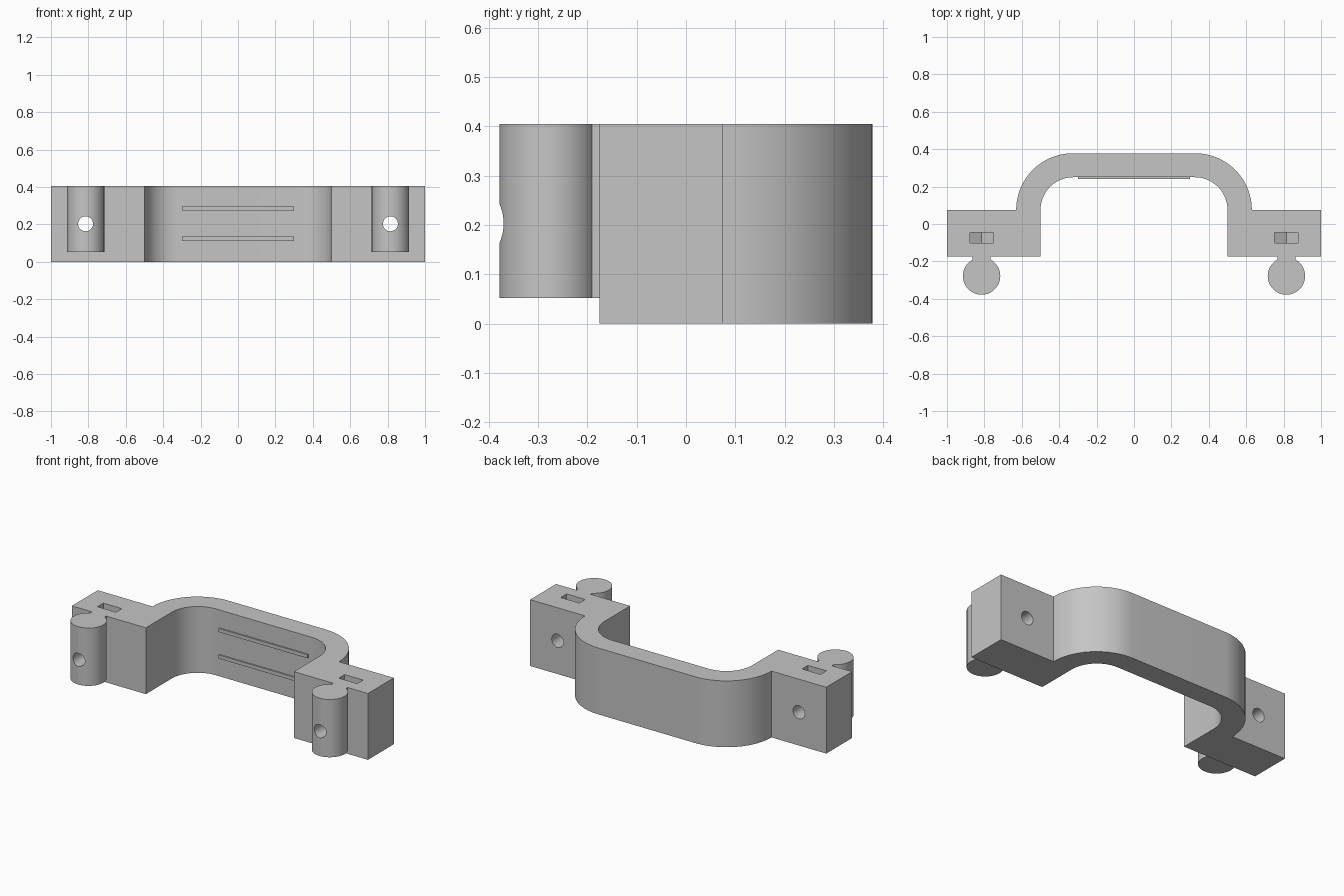
import bpy
import bmesh
from math import sin, cos, pi, asin
from mathutils import Vector

cube = bpy.data.objects.get("Cube")
if cube:
    bpy.data.objects.remove(cube, do_unlink=True)

HEIGHT = 0.405
BOLT_X, BOLT_Z = 0.815, 0.203
FOOT_FRONT, FOOT_BACK = -0.175, 0.075

grey = bpy.data.materials.new("matte grey")
grey.use_nodes = True
grey.diffuse_color = (0.56, 0.56, 0.56, 1)
grey.node_tree.nodes["Principled BSDF"].inputs["Base Color"].default_value = grey.diffuse_color


def prism(name, points, sweep):
    """Extrude a closed flat outline along a vector."""
    bm = bmesh.new()
    face = bm.faces.new([bm.verts.new(p) for p in points])
    result = bmesh.ops.extrude_face_region(bm, geom=[face])
    verts = [g for g in result["geom"] if isinstance(g, bmesh.types.BMVert)]
    bmesh.ops.translate(bm, verts=verts, vec=Vector(sweep))
    bmesh.ops.recalc_face_normals(bm, faces=bm.faces)
    mesh = bpy.data.meshes.new(name)
    bm.to_mesh(mesh)
    bm.free()
    mesh.materials.append(grey)
    obj = bpy.data.objects.new(name, mesh)
    bpy.context.collection.objects.link(obj)
    return obj


def arc(cx, cy, radius, start, end, steps):
    angles = [start + (end - start) * i / steps for i in range(steps + 1)]
    return [(cx + radius * cos(a), cy + radius * sin(a)) for a in angles]


def at_height(points, z):
    return [(x, y, z) for x, y in points]


def cut(obj, cutter):
    mod = obj.modifiers.new("cut", "BOOLEAN")
    mod.operation = "DIFFERENCE"
    mod.solver = "EXACT"
    mod.object = cutter
    bpy.context.view_layer.objects.active = obj
    bpy.ops.object.modifier_apply(modifier=mod.name)


# Arched grip with a square foot at each end, drawn as one mirrored outline
outer = arc(0.327, FOOT_BACK, 0.303, pi / 2, 0, 24)
foot = [(1, FOOT_BACK), (1, FOOT_FRONT), (0.5, FOOT_FRONT)]
inner = arc(0.325, FOOT_BACK, 0.175, 0, pi / 2, 24)
half = outer + foot + inner
outline = half + [(-x, y) for x, y in reversed(half)]
handle = prism("handle_body", at_height(outline, 0), (0, 0, HEIGHT))
parts = [handle]

# Two raised ribs on the inside of the grip
for name, z in (("lower_rib", 0.112), ("upper_rib", 0.274)):
    rib = [(-0.3, 0.241), (0.3, 0.241), (0.3, 0.255), (-0.3, 0.255)]
    parts.append(prism(name, at_height(rib, z), (0, 0, 0.022)))

for side, x in (("left", BOLT_X), ("right", -BOLT_X)):
    # Round peg joined to the foot by a narrow neck
    neck = 0.048
    gap = asin(neck / 0.1)
    peg_line = arc(x, -0.278, 0.1, pi / 2 + gap, 5 * pi / 2 - gap, 64)
    peg_line += [(x + neck, FOOT_FRONT), (x - neck, FOOT_FRONT)]
    peg = prism(side + "_peg", at_height(peg_line, 0.052), (0, 0, HEIGHT - 0.052))
    parts.append(peg)

    # Bolt hole through peg and foot
    circle = arc(x, BOLT_Z, 0.04, 0, 2 * pi, 40)[:-1]
    hole = prism("hole_cutter", [(px, -0.5, pz) for px, pz in circle], (0, 0.7, 0))

    # Nut pocket open at the top, with a pointed floor
    w = 0.0625
    pocket_line = [(-w, 0.5), (-w, BOLT_Z - 0.036), (0, BOLT_Z - 0.072),
                   (w, BOLT_Z - 0.036), (w, 0.5)]
    pocket = prism("pocket_cutter", [(x + px, -0.102, pz) for px, pz in pocket_line],
                   (0, 0.057, 0))
    cut(peg, hole)
    cut(handle, hole)
    cut(handle, pocket)
    for cutter in (hole, pocket):
        bpy.data.objects.remove(cutter, do_unlink=True)

# Smooth the round surfaces and keep the edges crisp
bpy.ops.object.select_all(action="DESELECT")
for obj in parts:
    obj.select_set(True)
bpy.context.view_layer.objects.active = handle
bpy.ops.object.shade_smooth_by_angle()
